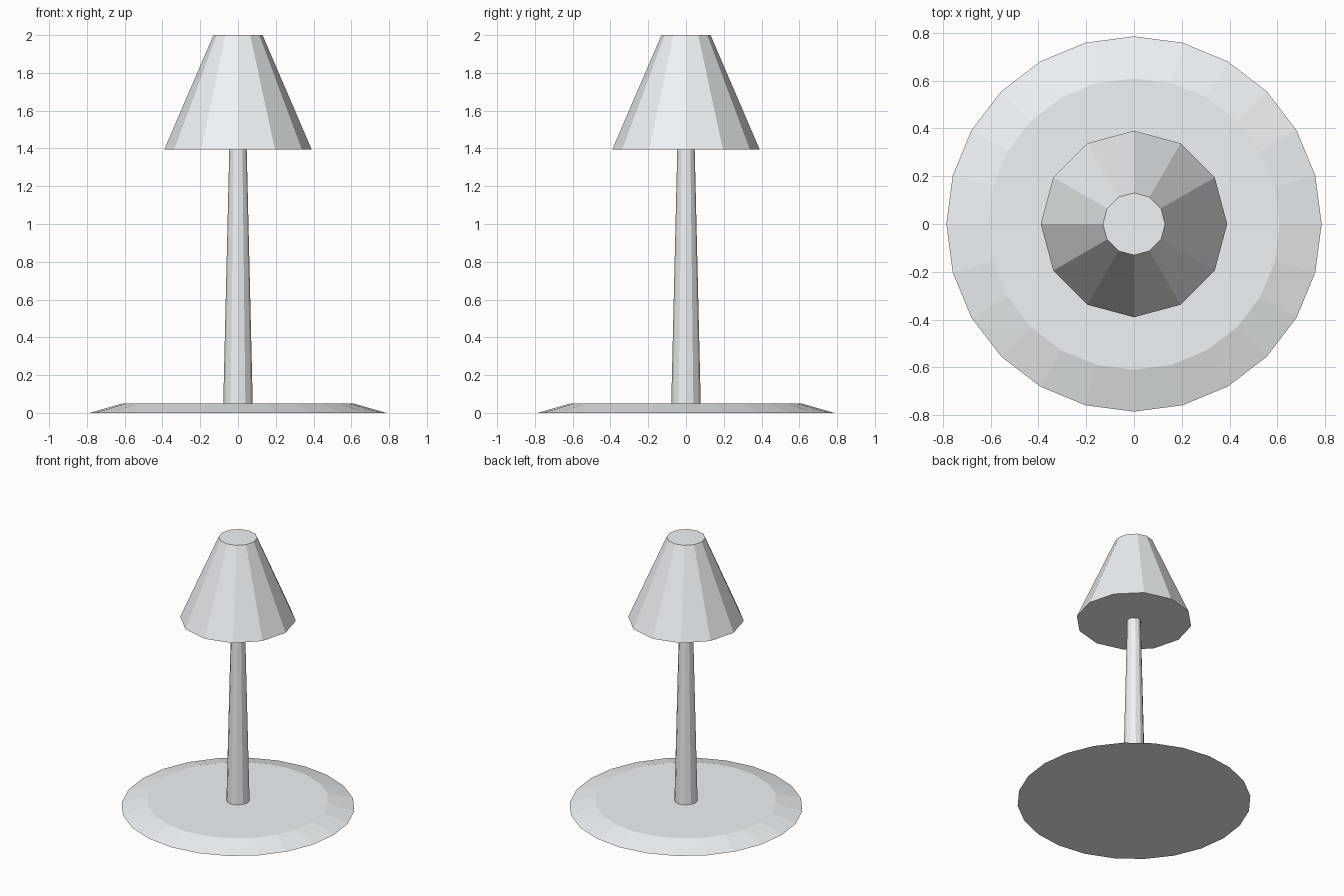
import bpy

if "Cube" in bpy.data.objects:
    bpy.data.objects.remove(bpy.data.objects["Cube"])

# Pale cool grey finish shared by all parts
finish = bpy.data.materials.new("pale_grey")
finish.diffuse_color = (0.87, 0.90, 0.92, 1)
finish.use_nodes = True
finish.node_tree.nodes["Principled BSDF"].inputs["Base Color"].default_value = finish.diffuse_color


def tapered(name, sides, r_bottom, r_top, z0, z1):
    """Flat-faced, capped frustum with a corner on each axis."""
    bpy.ops.mesh.primitive_cone_add(vertices=sides, radius1=r_bottom, radius2=r_top,
                                    depth=z1 - z0, location=(0, 0, (z0 + z1) / 2))
    obj = bpy.context.object
    obj.name = name
    obj.data.materials.append(finish)


# Wide bevelled foot
tapered("base", 24, 0.785, 0.61, 0.0, 0.05)
# Slim tapering stem
tapered("pole", 12, 0.078, 0.046, 0.05, 1.4)
# Closed conical shade
tapered("lamp_shade", 12, 0.39, 0.13, 1.395, 2.0)
